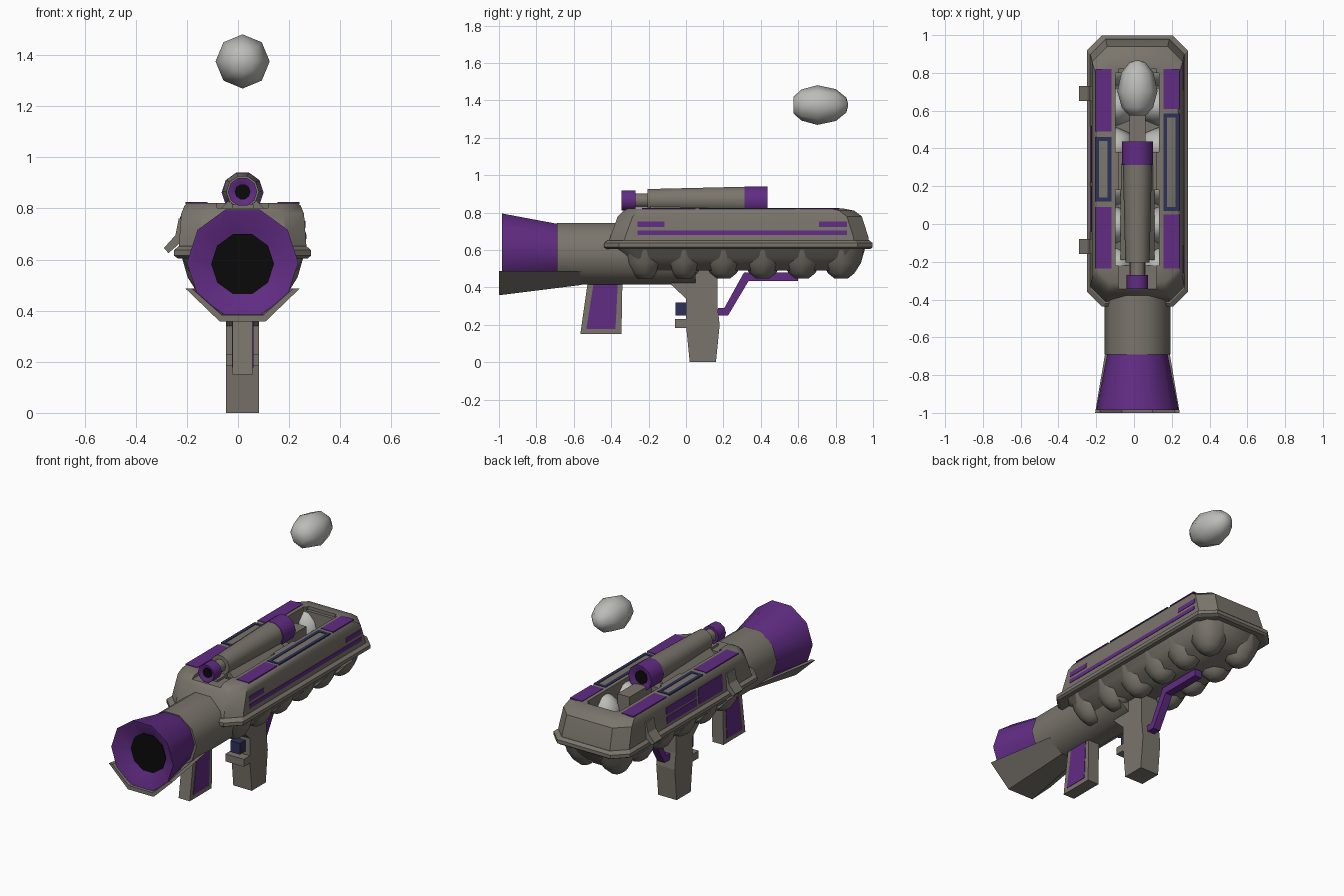
import bpy, bmesh, math
from mathutils import Vector

if "Cube" in bpy.data.objects:
    bpy.data.objects.remove(bpy.data.objects["Cube"])

CX = 0.018   # centre line of the launcher


def material(name, rgb):
    m = bpy.data.materials.new(name)
    m.use_nodes = True
    m.diffuse_color = (*rgb, 1)
    m.node_tree.nodes["Principled BSDF"].inputs["Base Color"].default_value = (*rgb, 1)
    return m


GREY = material("warm grey", (0.195, 0.178, 0.15))
PURPLE = material("purple", (0.12, 0.025, 0.23))
NAVY = material("navy", (0.026, 0.032, 0.1))
BLACK = material("black", (0.003, 0.003, 0.003))
WHITE = material("egg white", (0.5, 0.5, 0.48))


def loft(name, rings, mat, smooth=None, loc=(0, 0, 0)):
    """Skin closed rings of points and cap both ends."""
    bm = bmesh.new()
    vs = [[bm.verts.new(p) for p in ring] for ring in rings]
    n = len(vs[0])
    for a, b in zip(vs, vs[1:]):
        for i in range(n):
            j = (i + 1) % n
            bm.faces.new((a[i], a[j], b[j], b[i]))
    bm.faces.new(vs[0])
    bm.faces.new(vs[-1])
    bmesh.ops.recalc_face_normals(bm, faces=bm.faces)
    me = bpy.data.meshes.new(name)
    bm.to_mesh(me)
    bm.free()
    me.materials.append(mat)
    ob = bpy.data.objects.new(name, me)
    bpy.context.collection.objects.link(ob)
    ob.location = loc
    if smooth:
        shade(ob, smooth)
    return ob


def shade(ob, angle):
    bpy.ops.object.select_all(action='DESELECT')
    ob.select_set(True)
    bpy.context.view_layer.objects.active = ob
    bpy.ops.object.shade_smooth_by_angle(angle=math.radians(angle))


def lathe(name, profile, mat, z, n=10, x=CX, y=0, smooth=42, upright=False):
    """Turn (along, radius) pairs about the y axis, or about z if upright."""
    rings = []
    for d, r in profile:
        ring = []
        for k in range(n):
            a = math.tau * k / n
            u, v = r * math.cos(a), r * math.sin(a)
            ring.append((u, v, d) if upright else (u, d, v))
        rings.append(ring)
    return loft(name, rings, mat, smooth, (x, y, z))


def side_prism(name, pts, half, mat, x=CX):
    """Extrude a (y, z) outline across x."""
    return loft(name, [[(x + s * half, y, z) for y, z in pts] for s in (-1, 1)], mat)


def long_prism(name, pts, y0, y1, mat):
    """Extrude an (x, z) outline along y."""
    return loft(name, [[(x, y, z) for x, z in pts] for y in (y0, y1)], mat)


def box(name, x0, x1, y0, y1, z0, z1, mat):
    return long_prism(name, [(x0, z0), (x1, z0), (x1, z1), (x0, z1)], y0, y1, mat)


def tray(name, layers, mat, smooth=None):
    """Stack chamfered rectangles: z, half width, front, back, chamfer."""
    rings = []
    for z, h, a, b, c in layers:
        half = [(h - c, a), (h, a + c), (h, b - c), (h - c, b)]
        ring = half + [(-x, y) for x, y in reversed(half)]
        rings.append([(CX + x, y, z) for x, y in ring])
    return loft(name, rings, mat, smooth)


# Case lid with recessed channel and two egg windows
lid = tray("case_lid", [(0.63, 0.252, -0.415, 0.98, 0.08), (0.67, 0.248, -0.405, 0.975, 0.08),
                        (0.78, 0.24, -0.365, 0.94, 0.08), (0.81, 0.228, -0.335, 0.9, 0.08),
                        (0.822, 0.215, -0.31, 0.84, 0.07)], GREY)
for dims in ((-0.1, 0.1, -0.5, 0.82, 0.802, 0.9), (-0.115, 0.115, -0.22, 0.18, 0.66, 0.9),
             (-0.115, 0.115, 0.38, 0.8, 0.66, 0.9)):
    cutter = box("cutter", dims[0] + CX, dims[1] + CX, *dims[2:], GREY)
    cutter.hide_render = True
    mod = lid.modifiers.new("cut", 'BOOLEAN')
    mod.operation, mod.object, mod.solver = 'DIFFERENCE', cutter, 'EXACT'
    bpy.context.view_layer.objects.active = lid
    bpy.ops.object.modifier_apply(modifier=mod.name)
    bpy.data.objects.remove(cutter)
shade(lid, 32)

# Rim and carton base
tray("case_rim", [(0.605, 0.255, -0.425, 0.985, 0.08), (0.615, 0.268, -0.438, 0.998, 0.08),
                  (0.637, 0.268, -0.438, 0.998, 0.08), (0.652, 0.25, -0.42, 0.98, 0.08)], GREY)
tray("carton_base", [(0.61, 0.235, -0.39, 0.955, 0.09), (0.56, 0.215, -0.35, 0.935, 0.09),
                     (0.49, 0.15, -0.27, 0.88, 0.07)], GREY, 45)

# Egg cups below, eggs inside the windows
EGG = [(-0.137, 0.045), (-0.095, 0.083), (-0.01, 0.106), (0.09, 0.085), (0.145, 0.04), (0.153, 0.012)]
for i in range(6):
    y = -0.22 + 0.21 * i
    for s in (-1, 1):
        x = CX + s * 0.11
        lathe("egg_cup", [(0.61, 0.128), (0.53, 0.105), (0.475, 0.07), (0.447, 0.035)],
              GREY, 0, 8, x, y, 60, True)
        if i != 3 or s:
            lathe("stored_egg", [(d * 0.8, r * 0.95) for d, r in EGG],
                  WHITE, 0.675, 8, x, y, 70, True)
lathe("floating_egg", EGG, WHITE, 1.375, 8, y=0.712, smooth=70)

# Spine bar between the egg columns
box("spine_bar", CX - 0.042, CX + 0.042, -0.29, 0.6, 0.66, 0.815, GREY)

# Barrel, flared muzzle and bore
lathe("barrel", [(-0.69, 0.174), (0.05, 0.174)], GREY, 0.58)
lathe("muzzle", [(-0.69, 0.16), (-0.985, 0.218), (-0.985, 0.21), (-0.92, 0.124)], PURPLE, 0.588)
lathe("bore", [(-0.926, 0.123), (-0.921, 0.123)], BLACK, 0.582)


# Open scoop under the muzzle, blending into the barrel
def scoop_ring(y, wide, narrow, low, t):
    outer = [(-wide, 0.487), (-narrow, low), (narrow, low), (wide, 0.487)]
    inner = [(wide - t, 0.487), (narrow - t / 3, low + t), (t / 3 - narrow, low + t), (t - wide, 0.487)]
    return [(CX + x, y, z) for x, z in outer + inner]


loft("muzzle_scoop", [scoop_ring(-1.0, 0.224, 0.09, 0.358, 0.025),
                      scoop_ring(-0.56, 0.15, 0.055, 0.413, 0.02)], GREY)

# Front grip with side plates
side_prism("front_grip", [(-0.525, 0.43), (-0.34, 0.43), (-0.345, 0.15), (-0.565, 0.15)], 0.039, GREY)
side_prism("front_grip_panels", [(-0.495, 0.415), (-0.365, 0.415), (-0.377, 0.178), (-0.533, 0.178)],
           0.042, PURPLE)

# Main grip, trigger and guard
side_prism("main_grip", [(0.02, 0), (0.16, 0), (0.18, 0.2), (0.168, 0.3), (0.168, 0.5),
                         (-0.08, 0.5), (-0.08, 0.415), (0, 0.34), (0, 0.2)], 0.065, GREY)
box("trigger", CX - 0.033, CX + 0.033, -0.055, 0.01, 0.25, 0.32, NAVY)
box("trigger_guard", CX - 0.065, CX + 0.065, -0.06, 0.01, 0.183, 0.23, GREY)

# Bent brace behind the grip
side_prism("rear_brace", [(0.17, 0.25), (0.225, 0.25), (0.335, 0.435), (0.6, 0.435), (0.6, 0.48),
                          (0.31, 0.48), (0.205, 0.29), (0.17, 0.29)], 0.025, PURPLE)

# Sight on its mount
SZ = 0.865
long_prism("sight_mount", [(CX - 0.09, 0.795), (CX + 0.09, 0.795), (CX + 0.05, 0.835), (CX - 0.05, 0.835)],
           -0.19, 0.32, GREY)
lathe("sight_body", [(-0.205, 0.064), (0.32, 0.077)], GREY, SZ)
lathe("sight_neck", [(-0.28, 0.04), (-0.19, 0.04)], GREY, SZ)
lathe("sight_front", [(-0.27, 0.057), (-0.345, 0.057), (-0.345, 0.048), (-0.33, 0.03)], PURPLE, SZ)
lathe("sight_front_lens", [(-0.336, 0.031), (-0.331, 0.031)], BLACK, SZ)
lathe("sight_rear", [(0.312, 0.082), (0.437, 0.082), (0.437, 0.07), (0.42, 0.042)], PURPLE, SZ - 0.003)
lathe("sight_rear_lens", [(0.422, 0.043), (0.427, 0.043)], BLACK, SZ - 0.003)


# Top plates and outlined frames
def top_plate(name, x0, x1, y0, y1, mat):
    box(name, x0, x1, y0, y1, 0.818, 0.8255, mat)


def top_frame(x0, x1, y0, y1, t=0.02):
    for a, b in ((x0, x0 + t), (x1 - t, x1)):
        top_plate("frame_side", a, b, y0, y1, NAVY)
    for a, b in ((y0, y0 + t), (y1 - t, y1)):
        top_plate("frame_end", x0 + t, x1 - t, a, b, NAVY)


for x, spans, frame in ((-0.205, ((-0.235, 0.09), (0.49, 0.82)), (0.12, 0.46)),
                        (0.155, ((-0.235, 0.05), (0.61, 0.82)), (0.07, 0.585))):
    for a, b in spans:
        top_plate("top_panel", x, x + 0.085, a, b, PURPLE)
    top_frame(x, x + 0.085, *frame)


# Side plates that follow the lid's slope
def side_plate(name, side, y0, y1, z0, z1):
    def edge(z):
        return 0.248 - (z - 0.67) * 0.073
    pts = [(edge(z0) - 0.005, z0), (edge(z0) + 0.003, z0), (edge(z1) + 0.003, z1), (edge(z1) - 0.005, z1)]
    long_prism(name, [(CX + side * x, z) for x, z in pts], y0, y1, PURPLE)


side_plate("left_stripe", 1, -0.26, 0.86, 0.68, 0.705)
side_plate("left_front_dash", 1, -0.26, -0.115, 0.723, 0.753)
side_plate("left_rear_dash", 1, 0.71, 0.86, 0.723, 0.753)
side_plate("right_upper_panel", -1, 0.22, 0.52, 0.725, 0.77)
side_plate("right_lower_panel", -1, 0.22, 0.52, 0.67, 0.713)
side_plate("right_tall_panel", -1, -0.04, 0.2, 0.67, 0.77)

# Latches on the right side
for y in (-0.12, 0.69):
    long_prism("latch", [(-0.29, 0.645), (-0.272, 0.625), (-0.22, 0.67), (-0.21, 0.76),
                         (-0.232, 0.76), (-0.245, 0.695)], y - 0.04, y + 0.04, GREY)
